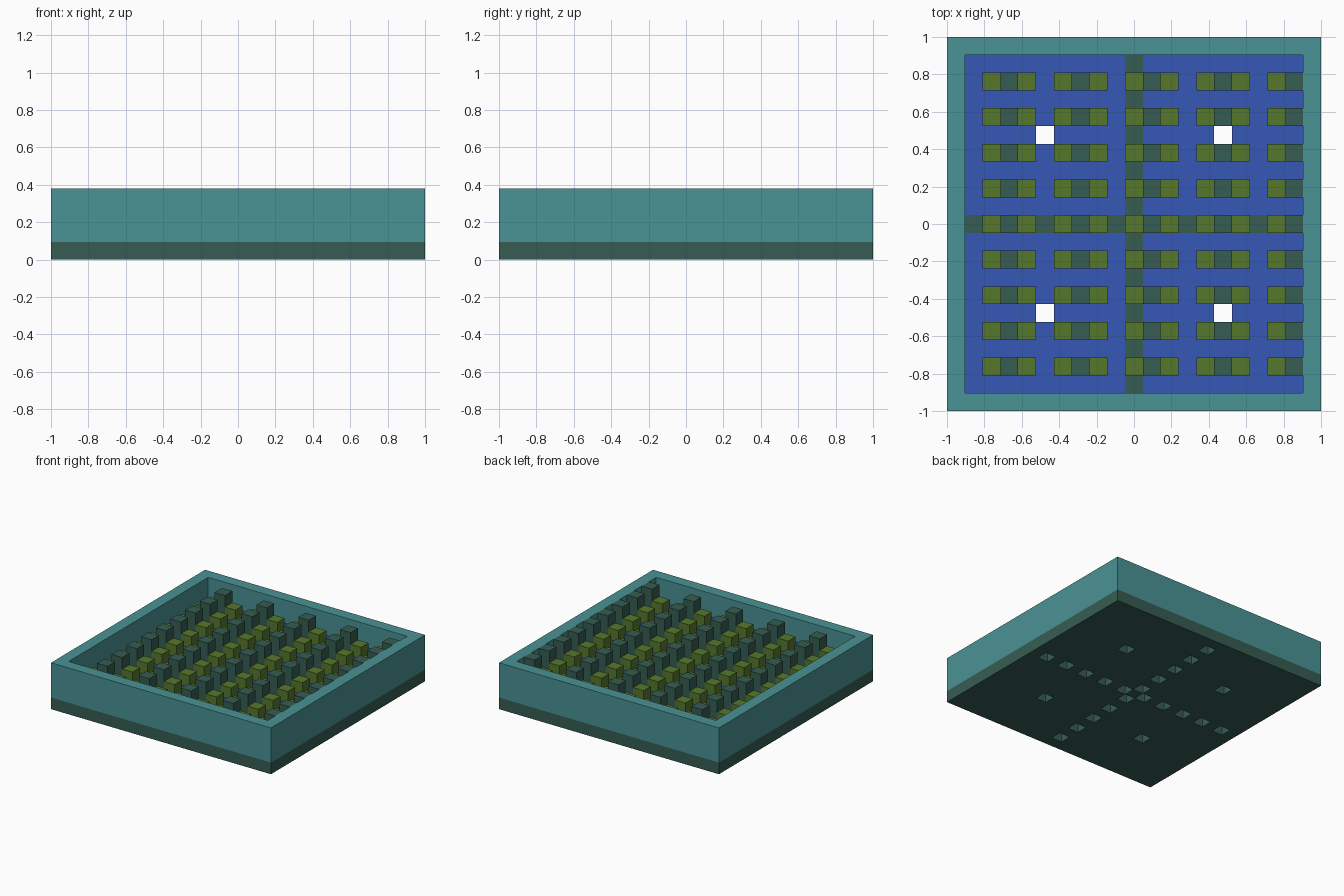
import bpy
import bmesh
from mathutils import Vector

cube = bpy.data.objects.get("Cube")
if cube:
    bpy.data.objects.remove(cube, do_unlink=True)

U = 2 / 21          # one block
EDGE = 10           # outermost cell index
INNER = EDGE - 1    # outermost cell inside the walls


def material(name, *rgb):
    """Flat colour given as 8-bit sRGB, stored as linear."""
    lin = [((c / 255 + 0.055) / 1.055) ** 2.4 for c in rgb]
    mat = bpy.data.materials.new(name)
    mat.use_nodes = True
    mat.diffuse_color = (*lin, 1)
    bsdf = mat.node_tree.nodes["Principled BSDF"]
    bsdf.inputs["Base Color"].default_value = (*lin, 1)
    bsdf.inputs["Roughness"].default_value = 0.9
    return mat


def blocks(name, mat, cells, low, high):
    """Extrude a set of grid cells from level low to level high."""
    bm = bmesh.new()
    corners = ((-0.5, -0.5), (0.5, -0.5), (0.5, 0.5), (-0.5, 0.5))
    for x, y in cells:
        bm.faces.new([bm.verts.new(((x + dx) * U, (y + dy) * U, low * U))
                      for dx, dy in corners])
    bmesh.ops.remove_doubles(bm, verts=bm.verts[:], dist=U / 100)
    top = bmesh.ops.extrude_face_region(bm, geom=bm.faces[:])["geom"]
    bmesh.ops.translate(bm, vec=Vector((0, 0, (high - low) * U)),
                        verts=[v for v in top if isinstance(v, bmesh.types.BMVert)])
    bmesh.ops.recalc_face_normals(bm, faces=bm.faces[:])
    mesh = bpy.data.meshes.new(name)
    bm.to_mesh(mesh)
    bm.free()
    mesh.materials.append(mat)
    obj = bpy.data.objects.new(name, mesh)
    bpy.context.collection.objects.link(obj)
    return obj


teal = material("teal", 74, 147, 149)
dark_green = material("dark green", 54, 93, 82)
olive = material("olive", 86, 119, 44)
blue = material("blue", 54, 87, 181)

span = range(-EDGE, EDGE + 1)
grid = [(x, y) for x in span for y in span]
inside = [c for c in grid if max(abs(c[0]), abs(c[1])) <= INNER]

# Drain shafts in each quarter, blind sockets under the cross
drains = {(x, y) for x in (-5, 5) for y in (-5, 5)}
sockets = {c for c in inside if 0 in c and sum(c) % 2}

# Base and walls
blocks("base", dark_green, [c for c in grid if c not in drains | sockets], 0, 1)
blocks("walls", teal, [c for c in grid if c not in inside], 1, 4)

# Raised floor: dark cross between four blue quarters
blocks("floor_cross", dark_green, [c for c in inside if 0 in c], 1, 2)
for label, sx, sy in (("front_right", -1, -1), ("front_left", 1, -1),
                      ("back_right", -1, 1), ("back_left", 1, 1)):
    quarter = [c for c in inside
               if c[0] * sx > 0 and c[1] * sy > 0 and c not in drains]
    blocks("floor_" + label, blue, quarter, 1, 2)

# Rows of pillars: short, tall, short, gap
rows = [c for c in inside if c[1] % 2 == 0 and c[0] >= -8]
blocks("short_pillars", olive, [c for c in rows if c[0] % 2 == 0], 2, 3)
blocks("tall_pillars", dark_green, [c for c in rows if c[0] % 4 == 1], 2, 4)
